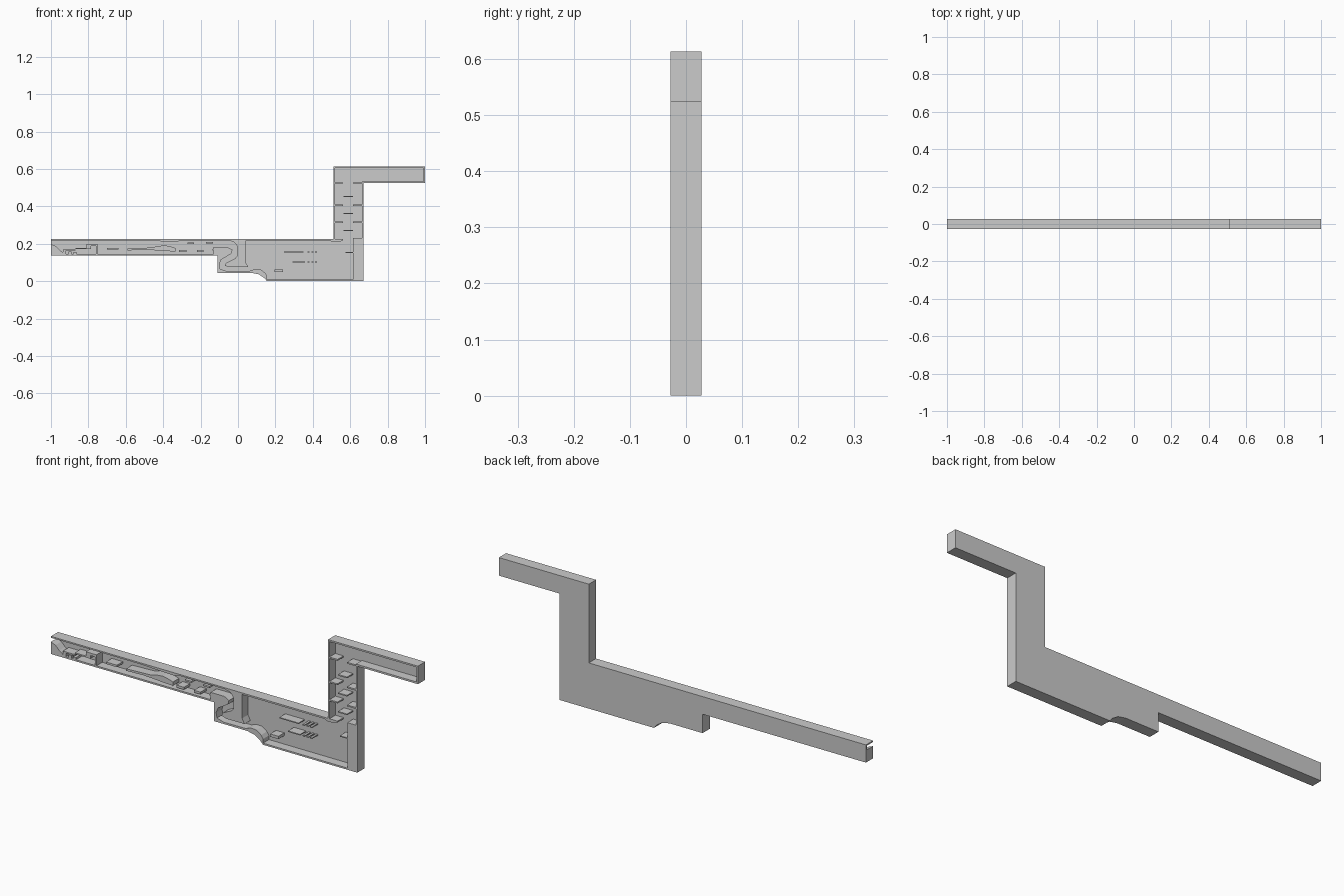
import bpy, bmesh

FRONT, INNER, BACK = -0.028, 0.018, 0.028


def prism(name, pts, y0=FRONT, y1=INNER):
    """Extrude an x-z profile along y."""
    bm = bmesh.new()
    face = bm.faces.new([bm.verts.new((x, y0, z)) for x, z in pts])
    res = bmesh.ops.extrude_face_region(bm, geom=[face])
    verts = [g for g in res["geom"] if isinstance(g, bmesh.types.BMVert)]
    bmesh.ops.translate(bm, verts=verts, vec=(0, y1 - y0, 0))
    bmesh.ops.recalc_face_normals(bm, faces=bm.faces)
    me = bpy.data.meshes.new(name)
    bm.to_mesh(me)
    bm.free()
    ob = bpy.data.objects.new(name, me)
    bpy.context.collection.objects.link(ob)
    return ob


def shelf(name, x0, x1, z0, z1):
    return prism(name, [(x0, z0), (x1, z0), (x1, z1), (x0, z1)])


# Outer silhouette, from the top of the left opening clockwise to its bottom
outer = [(-1, 0.225), (0.51, 0.225), (0.51, 0.613), (1, 0.613), (1, 0.524),
         (0.67, 0.524), (0.67, 0), (0.155, 0), (0.14, 0.018), (0.11, 0.037),
         (0.07, 0.045), (-0.11, 0.045), (-0.11, 0.138), (-1, 0.138)]
prism("back_wall", outer, INNER, BACK)

# Inside edge of the rim: corridor floor, winding passage, main room, shaft, upper room
inner = [(-1, 0.198), (-0.975, 0.188), (-0.955, 0.168), (-0.93, 0.15), (-0.925, 0.146),
         (-0.13, 0.146), (-0.13, 0.182), (-0.055, 0.182), (-0.03, 0.168), (-0.035, 0.148),
         (-0.09, 0.115), (-0.1, 0.09), (-0.095, 0.065), (-0.06, 0.054), (0.06, 0.055),
         (0.09, 0.065), (0.12, 0.063), (0.145, 0.045), (0.156, 0.028), (0.156, 0.008),
         (0.615, 0.008), (0.615, 0.232), (0.662, 0.232), (0.662, 0.533), (0.991, 0.533),
         (0.991, 0.605), (0.518, 0.605), (0.518, 0.217), (0.042, 0.217), (0.042, 0.1),
         (0.055, 0.075), (-0.045, 0.075), (-0.07, 0.083), (-0.065, 0.097), (-0.015, 0.122),
         (-0.005, 0.135), (-0.005, 0.19), (-0.022, 0.21), (-0.05, 0.218), (-0.3, 0.218),
         (-0.33, 0.211), (-0.4, 0.213), (-0.5, 0.218), (-1, 0.218)]
prism("rim_walls", outer + inner)

# Alternating shaft ledges
for i, z in enumerate((0.522, 0.402, 0.312)):
    shelf(f"shaft_ledge_left_{i}", 0.515, 0.562, z, z + 0.007)
    shelf(f"shaft_ledge_right_{i}", 0.614, 0.665, z, z + 0.007)
for i, z in enumerate((0.45, 0.36, 0.268)):
    shelf(f"shaft_step_{i}", 0.565, 0.614, z, z + 0.006)
prism("shaft_foot_ledge", [(0.49, 0.218), (0.505, 0.21), (0.54, 0.21),
                           (0.562, 0.218), (0.562, 0.225), (0.49, 0.225)])

# Main room platforms, each followed by small planks
for i, (x, z, w) in enumerate(((0.245, 0.154, 0.105), (0.292, 0.1, 0.066))):
    shelf(f"room_platform_{i}", x, x + w, z, z + 0.005)
    for k in range(3):
        px = 0.372 + k * 0.02
        shelf(f"room_plank_{i}_{k}", px, px + 0.011, z, z + 0.005)
shelf("room_box", 0.195, 0.24, 0.05, 0.064)
shelf("room_wall_ledge", 0.575, 0.615, 0.152, 0.157)

# Corridor platforms and the floating rock
for i, (x0, x1, z0, z1) in enumerate((
        (-0.7, -0.64, 0.169, 0.179), (-0.315, -0.275, 0.156, 0.168),
        (-0.22, -0.185, 0.157, 0.168), (-0.27, -0.235, 0.2, 0.208),
        (-0.17, -0.135, 0.202, 0.21), (-0.135, -0.07, 0.165, 0.172))):
    shelf(f"corridor_platform_{i}", x0, x1, z0, z1)
prism("floating_rock", [(-0.59, 0.165), (-0.5, 0.168), (-0.45, 0.166), (-0.4, 0.162),
                        (-0.335, 0.159), (-0.335, 0.178), (-0.36, 0.186), (-0.39, 0.192),
                        (-0.43, 0.188), (-0.46, 0.18), (-0.59, 0.175)])

# Entrance divider with hook, shelf and stepping blocks
prism("entrance_divider", [(-0.76, 0.14), (-0.752, 0.14), (-0.752, 0.2), (-0.81, 0.2),
                           (-0.81, 0.178), (-0.785, 0.178), (-0.785, 0.188), (-0.76, 0.188)])
shelf("entrance_shelf", -0.87, -0.785, 0.172, 0.179)
for i, x in enumerate((-0.935, -0.905, -0.88)):
    shelf(f"entrance_block_{i}", x, x + 0.016, 0.145, 0.164 - 0.004 * i)
shelf("entrance_bridge", -0.935, -0.87, 0.163, 0.17)
